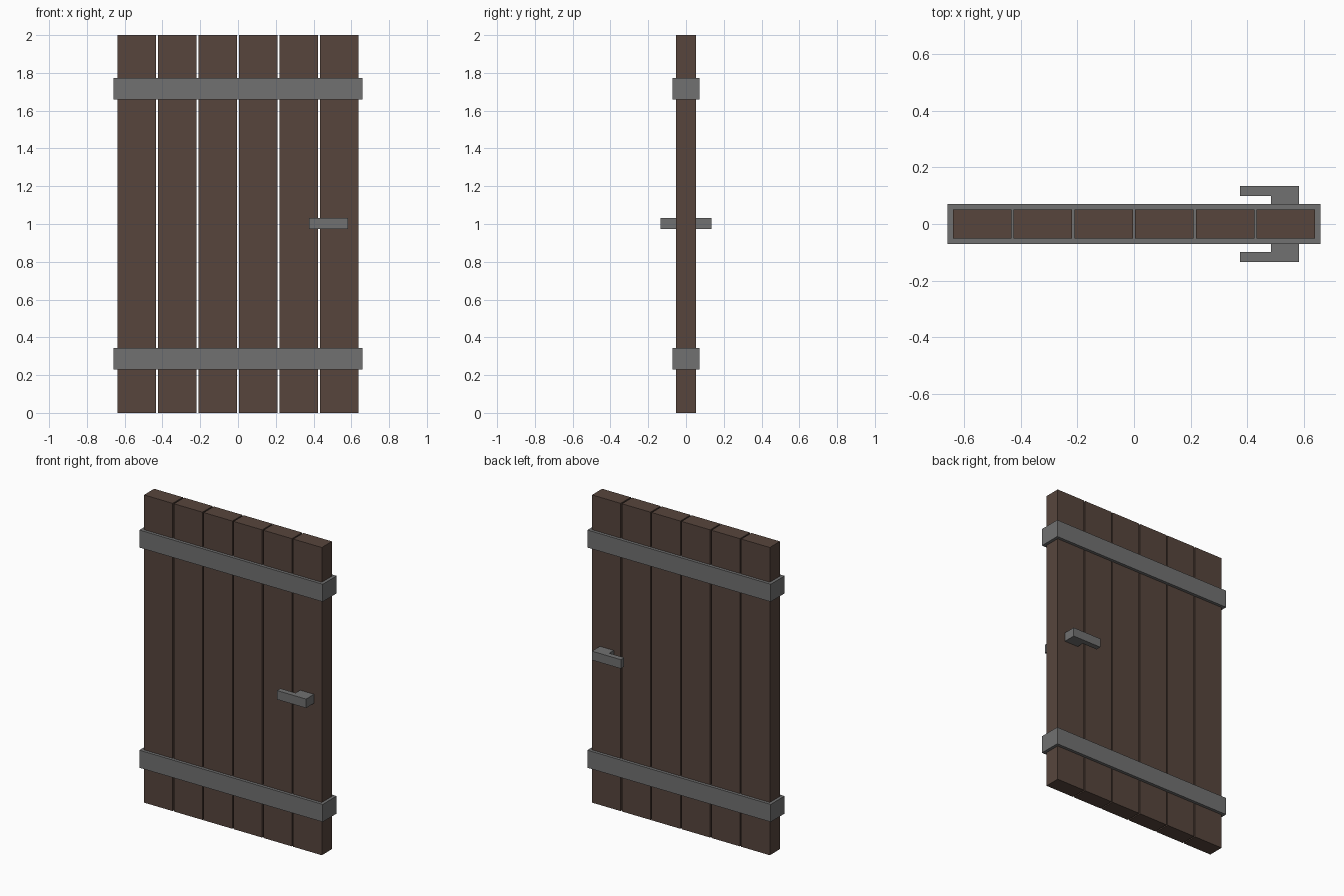
import bpy, bmesh

if "Cube" in bpy.data.objects:
    bpy.data.objects.remove(bpy.data.objects["Cube"])


def material(name, color):
    m = bpy.data.materials.new(name)
    m.diffuse_color = (*color, 1)
    m.use_nodes = True
    m.node_tree.nodes["Principled BSDF"].inputs["Base Color"].default_value = m.diffuse_color
    return m


wood = material("dark_wood", (0.095, 0.06, 0.046))
iron = material("iron", (0.165, 0.165, 0.165))


def finish(name, bm, mat):
    bmesh.ops.recalc_face_normals(bm, faces=bm.faces)
    mesh = bpy.data.meshes.new(name)
    bm.to_mesh(mesh)
    bm.free()
    mesh.materials.append(mat)
    obj = bpy.data.objects.new(name, mesh)
    bpy.context.collection.objects.link(obj)
    return obj


def box(name, center, size, mat):
    bm = bmesh.new()
    bmesh.ops.create_cube(bm, size=1)
    bmesh.ops.scale(bm, vec=size, verts=bm.verts)
    bmesh.ops.translate(bm, vec=center, verts=bm.verts)
    return finish(name, bm, mat)


# Six vertical planks with narrow gaps
for i in range(6):
    box(f"plank_{i + 1}", ((i - 2.5) * 0.2145, 0, 1), (0.206, 0.104, 2), wood)

# Iron bands wrapped around the planks
for name, z in (("lower_band", 0.286), ("upper_band", 1.717)):
    box(name, (0, 0, z), (1.318, 0.143, 0.114), iron)

# L-shaped handle, extruded upward and mirrored to the other face
profile = [(0.583, 0.05), (0.583, 0.134), (0.375, 0.134),
           (0.375, 0.099), (0.483, 0.099), (0.483, 0.05)]
bm = bmesh.new()
face = bm.faces.new([bm.verts.new((x, -y, 0.973)) for x, y in profile])
ext = bmesh.ops.extrude_face_region(bm, geom=[face], use_keep_orig=True)
top = [v for v in ext["geom"] if isinstance(v, bmesh.types.BMVert)]
bmesh.ops.translate(bm, vec=(0, 0, 0.058), verts=top)
handle = finish("handles", bm, iron)
mirror = handle.modifiers.new("both_sides", "MIRROR")
mirror.use_axis = (False, True, False)
mirror.use_mirror_merge = False
